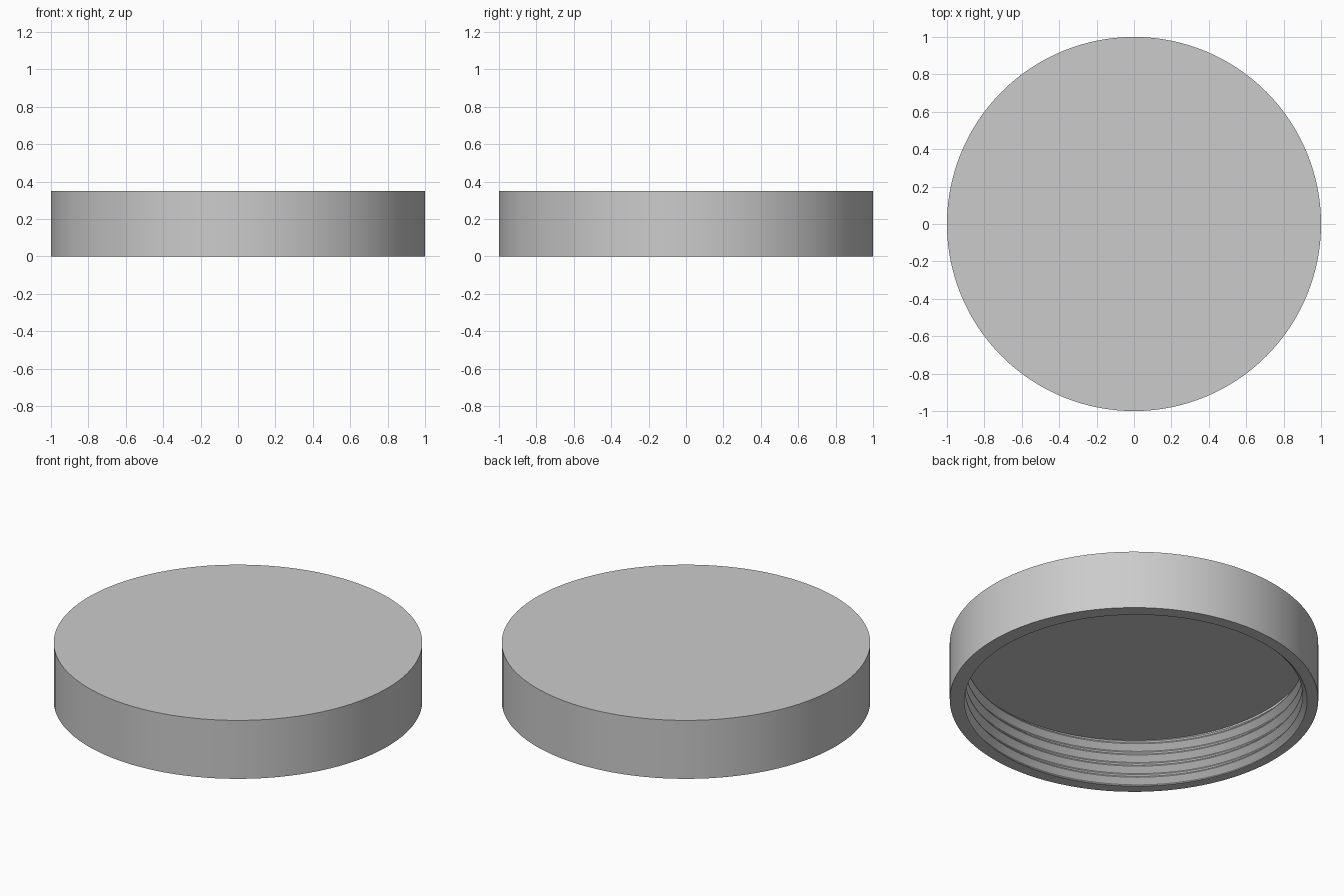
import bpy, bmesh, math
from mathutils import Matrix, Vector

if "Cube" in bpy.data.objects:
    bpy.data.objects.remove(bpy.data.objects["Cube"])

SEGS = 128
HEIGHT, UNDERSIDE = 0.35, 0.29
OUTER, INNER = 1.0, 0.945
PITCH, DEPTH = 0.07, 0.03

grey = bpy.data.materials.new("light grey")
grey.use_nodes = True
colour = (0.6, 0.6, 0.6, 1)
grey.diffuse_color = colour
grey.node_tree.nodes["Principled BSDF"].inputs["Base Color"].default_value = colour


def finish(bm, name):
    bmesh.ops.recalc_face_normals(bm, faces=bm.faces)
    mesh = bpy.data.meshes.new(name)
    bm.to_mesh(mesh)
    bm.free()
    obj = bpy.data.objects.new(name, mesh)
    bpy.context.collection.objects.link(obj)
    mesh.materials.append(grey)
    bpy.ops.object.select_all(action="DESELECT")
    obj.select_set(True)
    bpy.context.view_layer.objects.active = obj
    bpy.ops.object.shade_smooth_by_angle(angle=math.radians(30))
    return obj


# Lid shell: hollow cup profile turned around the z axis
bm = bmesh.new()
profile = [(INNER, UNDERSIDE), (INNER, 0), (OUTER, 0), (OUTER, HEIGHT)]
rings = []
for r, z in profile:
    rings.append([bm.verts.new(Matrix.Rotation(math.tau * i / SEGS, 3, "Z") @ Vector((r, 0, z)))
                  for i in range(SEGS)])
for low, high in zip(rings, rings[1:]):
    for i in range(SEGS):
        j = (i + 1) % SEGS
        bm.faces.new((low[i], low[j], high[j], high[i]))
bm.faces.new(rings[0])   # underside of the top plate
bm.faces.new(rings[-1])  # flat top
finish(bm, "lid_shell")

# Screw thread: ridge section swept along a right-handed helix
bm = bmesh.new()
crest, flat = INNER - DEPTH, 0.0025
root = INNER + 0.002
section = [(root, -DEPTH - flat), (INNER, -DEPTH - flat), (crest, -flat),
           (crest, flat), (INNER, DEPTH + flat), (root, DEPTH + flat)]
start, end = -0.6 * math.tau, 4 * math.tau - math.radians(9)
steps = int((end - start) / math.tau * SEGS)
previous = None
for s in range(steps + 1):
    a = start + (end - start) * s / steps
    rise = PITCH * a / math.tau
    ring = [bm.verts.new((r * math.cos(a), r * math.sin(a), z + rise)) for r, z in section]
    if previous:
        for k in range(len(section)):
            m = (k + 1) % len(section)
            bm.faces.new((previous[k], previous[m], ring[m], ring[k]))
    else:
        bm.faces.new(ring)
    previous = ring
bm.faces.new(previous)

# Trim the thread flush with the rim and the top plate
for height, below in ((0, True), (UNDERSIDE + 0.005, False)):
    cut = bmesh.ops.bisect_plane(bm, geom=bm.verts[:] + bm.edges[:] + bm.faces[:],
                                 plane_co=(0, 0, height), plane_no=(0, 0, 1),
                                 clear_inner=below, clear_outer=not below)
    rim = [e for e in cut["geom_cut"] if isinstance(e, bmesh.types.BMEdge) and e.is_boundary]
    bmesh.ops.holes_fill(bm, edges=rim)
finish(bm, "screw_thread")
